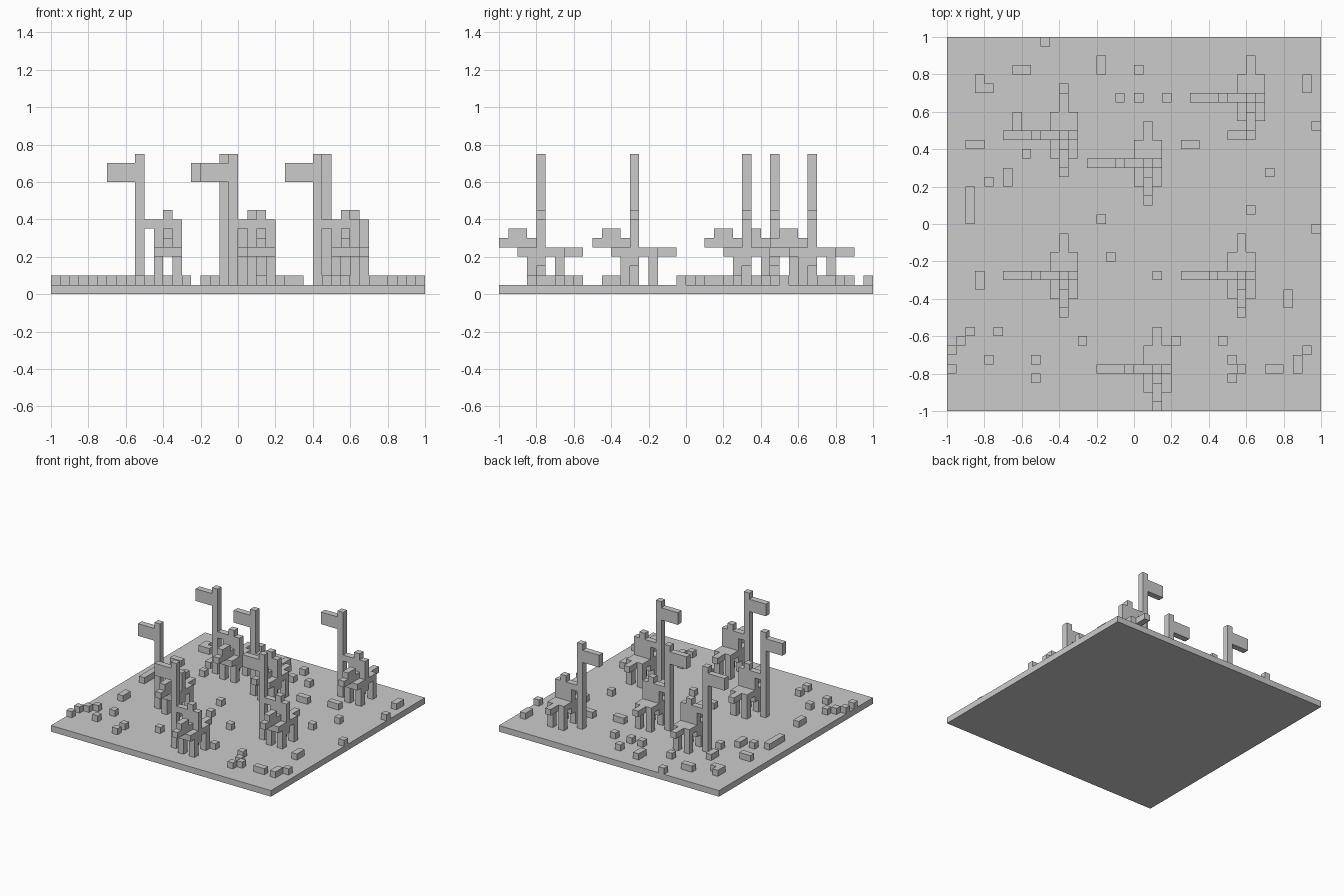
import bpy, bmesh
from mathutils import Vector

cube = bpy.data.objects.get("Cube")
if cube:
    bpy.data.objects.remove(cube, do_unlink=True)

CELL = 0.05
HALF = 20  # half the board width, in cells

grey = bpy.data.materials.new("stone grey")
grey.use_nodes = True
grey.diffuse_color = (0.6, 0.6, 0.6, 1)
grey.node_tree.nodes["Principled BSDF"].inputs["Base Color"].default_value = grey.diffuse_color


def add_box(bm, corner, size):
    """Add one block, given its lowest corner and its size in cells."""
    verts = bmesh.ops.create_cube(bm, size=1)["verts"]
    for v in verts:
        v.co = Vector([(c + (p + 0.5) * s) * CELL for c, p, s in zip(corner, v.co, size)])


def blocks(name, boxes, origin=(0, 0, 0)):
    """Make an object from (corner, size) blocks placed at an origin in cells."""
    bm = bmesh.new()
    for corner, size in boxes:
        add_box(bm, corner, size)
    mesh = bpy.data.meshes.new(name)
    bm.to_mesh(mesh)
    bm.free()
    mesh.materials.append(grey)
    obj = bpy.data.objects.new(name, mesh)
    obj.location = Vector(origin) * CELL
    bpy.context.collection.objects.link(obj)
    return obj


def both_sides(y, z, height):
    """A matching pair of upright blocks left and right of the middle."""
    return [((x, y, z), (1, 1, height)) for x in (-1, 1)]


# Each part is laid out around the rider's own middle cell
PARTS = {
    "horse_body": [((-1, -2, 4), (3, 5, 1))],
    "horse_tail": [((0, 3, 4), (1, 2, 1))],
    "horse_legs": both_sides(-1, 1, 3) + both_sides(2, 1, 3),
    "horse_neck_and_muzzle": [((0, -4, 5), (1, 4, 1))],
    "horse_head": [((0, -3, 6), (1, 2, 1))],
    "rider_torso": [((0, 0, 5), (1, 1, 3))],
    "rider_head": [((0, 0, 8), (1, 1, 1))],
    "rider_arms": both_sides(0, 5, 3) + [((-2, 0, 7), (1, 1, 1))],
    "rider_feet": both_sides(0, 3, 1),
    "flag_pole": [((-3, 0, 1), (1, 1, 14))],
    "flag_cloth": [((-6, 0, 12), (3, 1, 2))],
}

# Board
blocks("ground_board", [((-HALF, -HALF, 0), (2 * HALF, 2 * HALF, 1))])

# Mounted flag bearers
RIDERS = [(-8, -6), (-8, 9), (1, 6), (2, -16), (11, -6), (12, 13)]
for number, (x, y) in enumerate(RIDERS, 1):
    for part, boxes in PARTS.items():
        blocks(f"{part}_{number}", boxes, (x, y, 0))


# Stones, placed by column from the left and row from the back
def stones(name, places, width=1, depth=1):
    boxes = [((x - HALF, HALF - row - depth, 1), (width, depth, 1)) for x, row in places]
    blocks(name, boxes)


stones("small_stones", [
    (10, 0), (4, 5), (12, 5), (20, 3), (18, 6), (20, 6), (23, 6), (39, 9), (34, 14),
    (8, 12), (4, 15), (16, 19), (32, 18), (39, 20), (17, 23), (22, 25),
    (2, 31), (1, 32), (0, 33), (5, 31), (4, 34), (0, 35), (9, 34), (9, 36),
    (14, 32), (24, 32), (29, 32), (30, 34), (30, 36), (31, 35), (38, 33)])
stones("wide_stones", [(7, 3), (25, 11), (2, 11), (30, 10), (34, 35)], width=2)
stones("deep_stones", [(3, 4), (16, 2), (38, 4), (7, 8), (6, 14), (3, 25), (36, 27), (37, 34)], depth=2)
stones("long_stone", [(2, 16)], depth=4)
